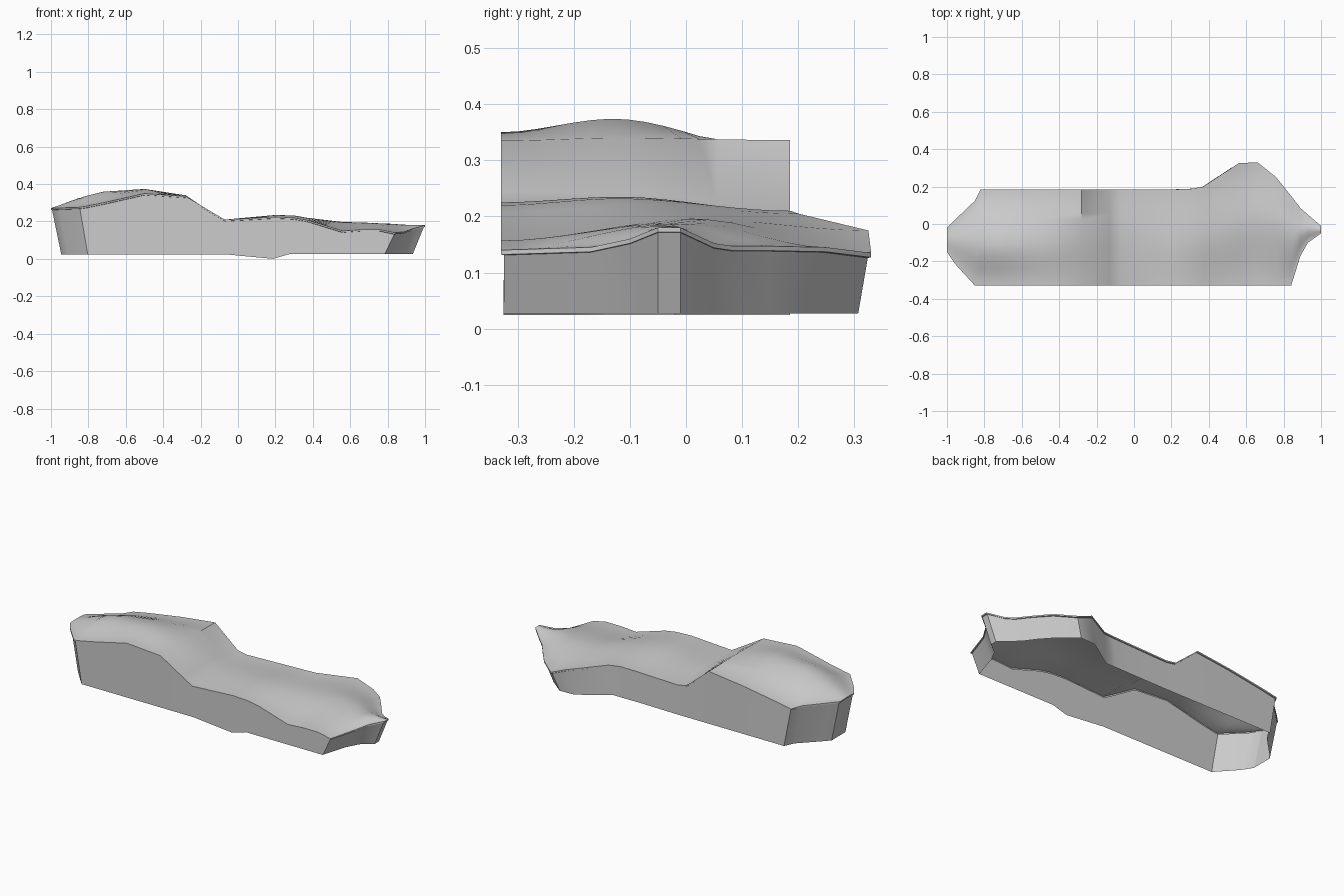
import bpy, bmesh
from math import copysign

if "Cube" in bpy.data.objects:
    bpy.data.objects.remove(bpy.data.objects["Cube"])

# Cross-sections along x: x, front y, front z, ridge y, ridge z, back y, back z
SECTIONS = [
    (-1.00, -.15, .270, -.085, .272, -.02, .270),
    (-.96, -.21, .272, -.10, .285, .02, .268),
    (-.85, -.33, .276, -.10, .325, .125, .260),
    (-.82, -.33, .280, -.12, .335, .185, .256),
    (-.72, -.33, .300, -.12, .360, .185, .275),
    (-.50, -.33, .350, -.13, .374, .185, .310),
    (-.28, -.33, .335, -.12, .340, .185, .336),
    (-.13, -.33, .245, -.10, .240, .185, .210),
    (-.07, -.33, .210, -.10, .210, .185, .200),
    (.20, -.33, .225, -.12, .235, .185, .208),
    (.30, -.33, .220, -.12, .232, .187, .210),
    (.37, -.33, .208, -.08, .220, .20, .205),
    (.56, -.33, .150, .00, .197, .325, .175),
    (.66, -.33, .157, .02, .195, .33, .135),
    (.76, -.33, .157, .00, .190, .25, .145),
    (.84, -.33, .140, -.02, .187, .15, .147),
    (.89, -.17, .145, -.03, .183, .085, .147),
    (.93, -.10, .160, -.03, .182, .05, .152),
    (1.00, -.05, .180, -.03, .180, -.01, .180),
]
N = 16      # steps across each section


def section_points(x, yf, zf, ym, zm, yb, zb):
    pts = []
    for i in range(N + 1):
        y = yf + (yb - yf) * i / N
        ye, ze = (yf, zf) if y < ym else (yb, zb)
        s = (y - ym) / (ye - ym)
        pts.append((x, y, zm + (ze - zm) * s * s * (3 - 2 * s)))
    return pts


def make_object(name, rows, closed):
    """Bridge rows of points with quads and smooth the result."""
    bm = bmesh.new()
    grid = [[bm.verts.new(p) for p in row] for row in rows]
    for a, b in zip(grid, grid[1:]):
        n = len(a)
        for i in range(n if closed else n - 1):
            j = (i + 1) % n
            bm.faces.new((a[i], b[i], b[j], a[j]))
    bmesh.ops.recalc_face_normals(bm, faces=bm.faces)
    mesh = bpy.data.meshes.new(name)
    bm.to_mesh(mesh)
    bm.free()
    obj = bpy.data.objects.new(name, mesh)
    bpy.context.collection.objects.link(obj)
    bpy.ops.object.select_all(action='DESELECT')
    obj.select_set(True)
    bpy.context.view_layer.objects.active = obj
    bpy.ops.object.shade_smooth_by_angle(angle=0.6)
    return obj


# Undulating top surface
rows = [section_points(*s) for s in SECTIONS]
top = make_object("top_surface", rows, False)
if sum(f.normal.z for f in top.data.polygons) < 0:
    top.data.flip_normals()

# Rim loop around the top
rim = ([r[0] for r in rows] + rows[-1][1:]
       + [r[-1] for r in reversed(rows[:-1])] + rows[0][-2:0:-1])


def inset(p, dz):
    x, y, z = p
    edge = .006 if abs(y) > .18 else 0
    return (x * .994, y - copysign(edge, y), z - dz)


def foot(p):
    """Bottom edge of the wall, drawn in at the ends, with a small dip in front."""
    x, y, z = p
    x *= .945 if x < 0 else .935
    z = .024 if x < 0 else .027
    if y < -.3 and 0 < x < .28:
        z = .024 * (1 - x / .19) if x < .19 else .027 * (x - .19) / .09
    y = y * .93 if y > .19 else max(y, -.325)
    return (x, y, max(z, 0))


# Thin lip below the rim, then the tapering wall, open underneath
lip = [(x, y, z - .008) for x, y, z in rim]
wall_top = [inset(p, .009) for p in rim]
make_object("rim_lip", [rim, lip, wall_top], True)
make_object("side_wall", [wall_top, [foot(p) for p in rim]], True)
